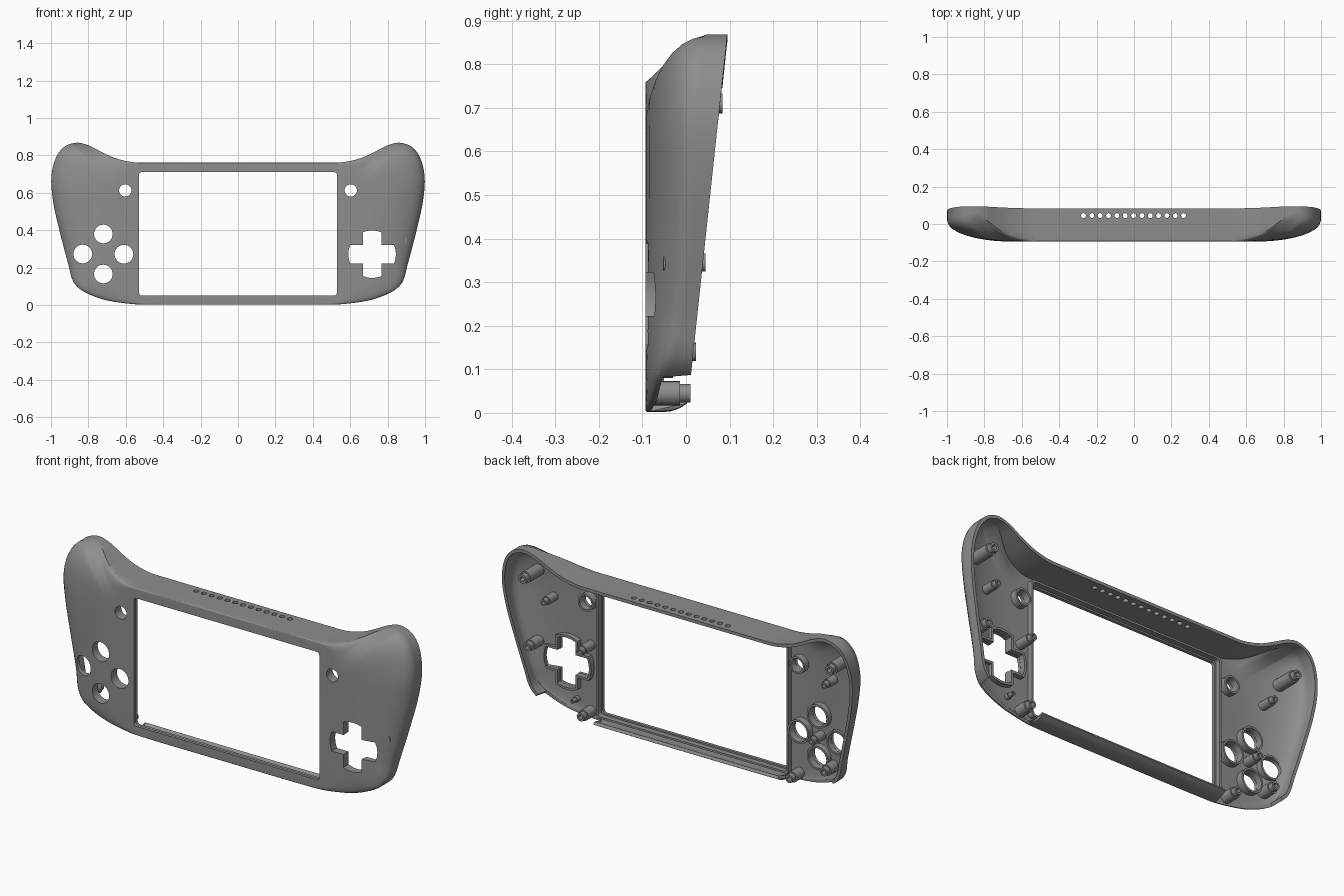
import bpy, bmesh, math
from mathutils import Vector

if "Cube" in bpy.data.objects:
    bpy.data.objects.remove(bpy.data.objects["Cube"], do_unlink=True)

FRONT = -0.093      # y of the flat face
WALL = 0.016        # shell thickness

grey = bpy.data.materials.new("mid grey plastic")
grey.use_nodes = True
COLOUR = (0.27, 0.27, 0.27, 1)
grey.diffuse_color = COLOUR
grey.node_tree.nodes["Principled BSDF"].inputs["Base Color"].default_value = COLOUR


def finish(name, bm, smooth=True):
    """Turn a bmesh into a named, shaded object."""
    mesh = bpy.data.meshes.new(name)
    bm.to_mesh(mesh)
    bm.free()
    mesh.materials.append(grey)
    ob = bpy.data.objects.new(name, mesh)
    bpy.context.collection.objects.link(ob)
    if smooth:
        shade(ob)
    return ob


def shade(ob):
    bpy.ops.object.select_all(action='DESELECT')
    ob.select_set(True)
    bpy.context.view_layer.objects.active = ob
    bpy.ops.object.shade_smooth_by_angle(angle=math.radians(32))


def loft(bm, loops, closed=False):
    """Skin closed loops of points; closed also joins last loop to first."""
    rings = [[bm.verts.new(p) for p in loop] for loop in loops]
    pairs = list(zip(rings, rings[1:])) + ([(rings[-1], rings[0])] if closed else [])
    n = len(rings[0])
    for a, b in pairs:
        for i in range(n):
            j = (i + 1) % n
            bm.faces.new((a[i], a[j], b[j], b[i]))
    return rings


def spline(rows, steps):
    """Smooth curve through rows, spaced by chord length."""
    t = [0]
    for a, b in zip(rows, rows[1:]):
        t.append(t[-1] + (b - a).length)
    last = len(rows) - 1
    slope = []
    for i in range(last + 1):
        a, b = max(i - 1, 0), min(i + 1, last)
        slope.append((rows[b] - rows[a]) / (t[b] - t[a]))
    out = []
    for i in range(last):
        h = t[i + 1] - t[i]
        for k in range(steps):
            u = k / steps
            out.append(rows[i] * (2*u**3 - 3*u*u + 1) + slope[i] * h * (u**3 - 2*u*u + u)
                       + rows[i + 1] * (3*u*u - 2*u**3) + slope[i + 1] * h * (u**3 - u*u))
    return out + [rows[-1]]


# Half outline: rim x, rim z, start of rounding x, z, depth of rounding
HALF = [Vector(r) for r in (
    (0, .762, 0, .757, .005), (.48, .762, .48, .757, .005), (.57, .765, .55, .755, .01),
    (.66, .787, .58, .735, .033), (.73, .819, .6, .71, .07), (.8, .854, .62, .68, .12),
    (.863, .868, .64, .65, .14), (.93, .845, .65, .62, .125), (.975, .785, .65, .6, .115),
    (.998, .68, .66, .55, .11), (.988, .55, .67, .47, .11), (.955, .4, .68, .38, .1),
    (.908, .22, .69, .25, .08), (.88, .125, .68, .15, .055), (.833, .077, .66, .11, .035),
    (.72, .03, .62, .065, .022), (.58, .007, .56, .03, .01), (.5, .003, .5, .01, .006),
    (0, .002, 0, .008, .006))]


def rim_y(z):
    return 0.002 + 0.107 * z


def shell_section(row):
    """Points from the flat face, round the edge, to the back rim."""
    bx, bz, fx, fz, d = row
    ax = abs(bx)
    turn = math.radians(90)
    if bz > .7 and ax > .54:            # crease along the scooped shoulders
        turn *= min(1, .5 + .5 * max(0, (ax - .79) / .1))
    back = rim_y(bz)
    if bz < .082 and ax > .53:          # open lower corners
        back = FRONT + d + .004
    pts = []
    for k in range(9):
        a = turn * k / 8
        w = math.sin(a) / math.sin(turn)
        pts.append([fx + (bx - fx) * w, FRONT + d * (1 - math.cos(a)) / (1 - math.cos(turn)),
                    fz + (bz - fz) * w])
    start = pts[-1][1]
    for k in range(1, 6):
        pts.append([bx, start + (back - start) * k / 5, bz])
    if bz < .05 and ax < .53:           # lower strip curls upward
        for p in pts:
            p[2] += 7 * max(0, p[1] + .05) ** 2
    return pts


half = spline(HALF, 8)
rows = half + [Vector((-r[0], r[1], -r[2], r[3], r[4])) for r in half[-2:0:-1]]
sections = [shell_section(r) for r in rows]
bm = bmesh.new()
rings = loft(bm, list(zip(*sections)))
face = bm.faces.new(rings[0])
bmesh.ops.recalc_face_normals(bm, faces=bm.faces)
face.normal_update()
if face.normal.y > 0:
    bmesh.ops.reverse_faces(bm, faces=bm.faces)
shell = finish("front_shell", bm, smooth=False)
solid = shell.modifiers.new("thickness", 'SOLIDIFY')
solid.thickness, solid.offset = WALL, -1


# Flat profiles in x, z
def circle(x, z, r, n=32):
    return [(x + r * math.cos(math.tau * i / n), z + r * math.sin(math.tau * i / n)) for i in range(n)]


def cross(x, z, grow=0):
    w, l = .05 + grow, .127 + grow
    phi, pts = math.asin(w / l), []
    for arm in range(4):
        t = arm * math.pi / 2
        for k in range(-3, 4):
            pts.append((x + l * math.cos(t + phi * k / 3), z + l * math.sin(t + phi * k / 3)))
        c = w * math.sqrt(2)
        pts.append((x + c * math.cos(t + math.pi / 4), z + c * math.sin(t + math.pi / 4)))
    return pts


def window(grow=0, r=.015):
    pts = []
    for q, (sx, sz) in enumerate(((1, 1), (-1, 1), (-1, -1), (1, -1))):
        for k in range(5):
            a = (q + k / 4) * math.pi / 2
            pts.append((sx * (.529 + grow - r) + r * math.cos(a),
                        .381 + sz * (.33 + grow - r) + r * math.sin(a)))
    return pts


BUTTONS = [(-.72, .38), (-.83, .273), (-.61, .272), (-.72, .166)]
ROUND = [("button", x, z, .05) for x, z in BUTTONS] + [("menu", s * .603, .613, .033) for s in (-1, 1)]
PAD = (.717, .272)

# Cut the window, buttons, directional pad and vents
bm = bmesh.new()


def prism(profile, y0, y1):
    a, b = loft(bm, [[(x, y, z) for x, z in profile] for y in (y0, y1)])
    bm.faces.new(a)
    bm.faces.new(b)


prism(window(), -.2, -.05)
prism(cross(*PAD), -.2, -.01)
for _, x, z, r in ROUND:
    prism(circle(x, z, r), -.2, -.01)
for i in range(13):
    vent = circle(-.27 + i * .0446, .045, .013, 16)
    a, b = loft(bm, [[(x, y, z) for x, y in vent] for z in (.73, .8)])
    bm.faces.new(a)
    bm.faces.new(b)
bmesh.ops.recalc_face_normals(bm, faces=bm.faces)
cutter = finish("opening_cutter", bm, smooth=False)
cutter.hide_render = True
cut = shell.modifiers.new("openings", 'BOOLEAN')
cut.operation, cut.solver, cut.object = 'DIFFERENCE', 'EXACT', cutter
bpy.context.view_layer.objects.active = shell
for m in ("thickness", "openings"):
    bpy.ops.object.modifier_apply(modifier=m)
bpy.data.objects.remove(cutter, do_unlink=True)
shade(shell)


def skin_y(x):
    """Depth inside the wall of the face, following its rounded sides."""
    s = min(.95, max(0, (abs(x) - .69) / .24))
    return FRONT + .01 + .085 * (1 - math.sqrt(1 - s * s))


def collar(name, inner, outer, back):
    """Raised lip behind an opening."""
    bm = bmesh.new()
    loft(bm, [[(x, skin_y(x), z) for x, z in inner], [(x, back, z) for x, z in inner],
              [(x, back, z) for x, z in outer], [(x, skin_y(x), z) for x, z in outer]], closed=True)
    bmesh.ops.recalc_face_normals(bm, faces=bm.faces)
    finish(name, bm)


for i, (kind, x, z, r) in enumerate(ROUND):
    collar(f"{kind}_collar_{i + 1}", circle(x, z, r + .001), circle(x, z, r + .011), -.042)
collar("direction_pad_collar", cross(*PAD, .001), cross(*PAD, .013), -.05)
collar("window_frame", window(.008), window(.018), -.05)


def post(name, x, z, r, tip):
    """Stepped screw post with a blind hole."""
    base = skin_y(x)
    neck = tip - .025
    bm = bmesh.new()
    profile = ((r, base), (r, neck), (r * .75, neck), (r * .75, tip), (r * .4, tip), (r * .4, tip - .03))
    rings = loft(bm, [[(px, y, pz) for px, pz in circle(x, z, rad, 20)] for rad, y in profile])
    bm.faces.new(rings[0])
    bm.faces.new(rings[-1])
    bmesh.ops.recalc_face_normals(bm, faces=bm.faces)
    finish(name, bm)


for s, side in ((1, "left"), (-1, "right")):
    post(f"{side}_grip_post", s * .875, .71, .03, rim_y(.71) + .006)
    post(f"{side}_short_post", s * .8, .585, .022, .02)
    post(f"{side}_lower_post", s * .595, .045, .028, rim_y(.045) + .004)
post("left_side_post", .875, .345, .028, rim_y(.345) + .006)
post("left_inner_post", .595, .385, .024, .02)
post("left_locating_pin", .67, .09, .014, -.03)
post("right_centre_post", -.72, .272, .024, .01)
post("right_corner_post", -.8, .14, .028, rim_y(.14) + .006)
